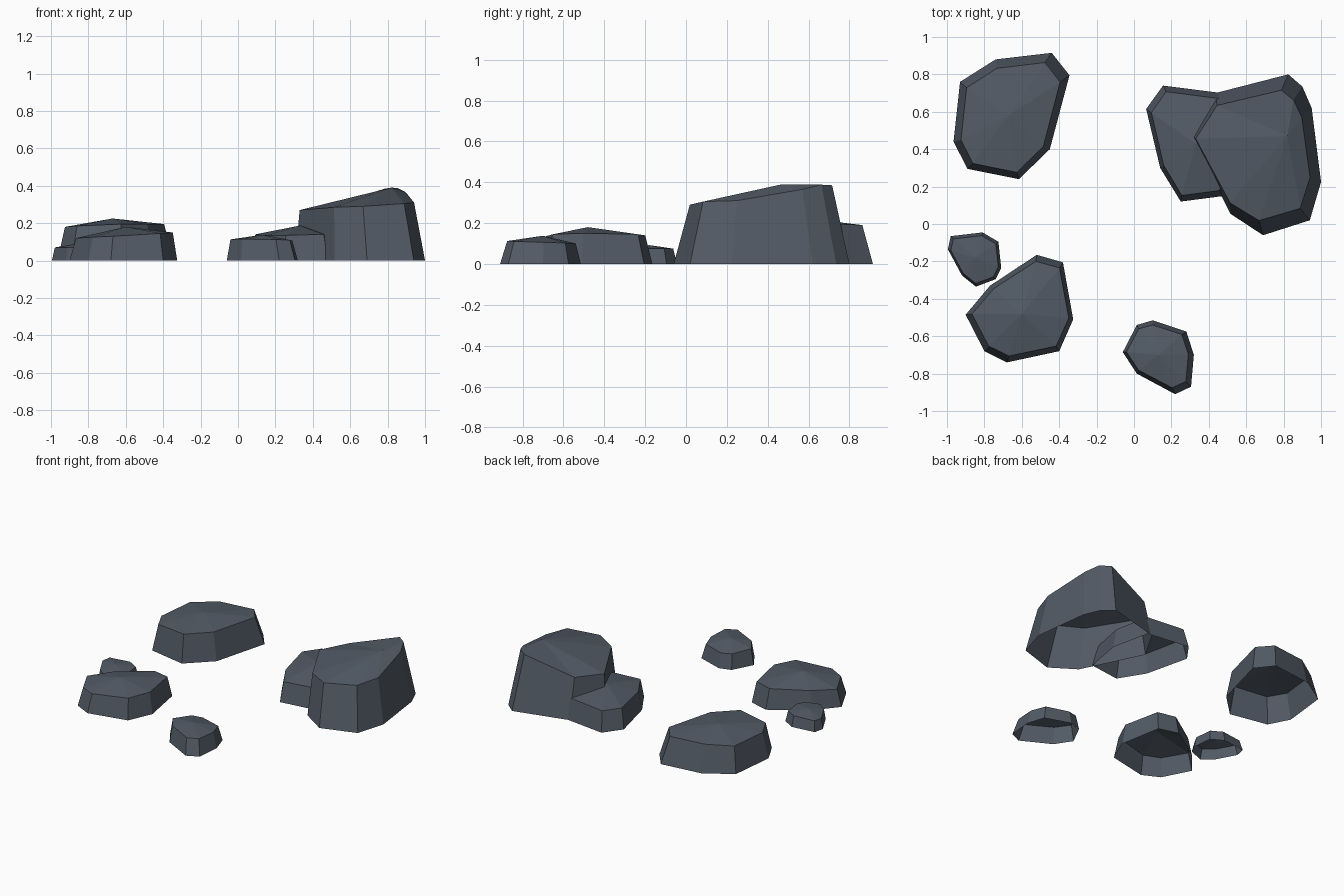
import bpy

slate = bpy.data.materials.new("dark slate")
slate.diffuse_color = (0.085, 0.104, 0.132, 1)


def rock(name, rim, peak, scale, shift=(0, 0)):
    """Open-bottomed rock. rim: ground x, ground y, shoulder height (clockwise)."""
    cx = (min(p[0] for p in rim) + max(p[0] for p in rim)) / 2
    cy = (min(p[1] for p in rim) + max(p[1] for p in rim)) / 2
    n = len(rim)
    # ground outline, drawn-in shoulder outline, peak of the low crown
    verts = [(x, y, 0) for x, y, z in rim]
    verts += [(cx + shift[0] + (x - cx) * scale[0],
               cy + shift[1] + (y - cy) * scale[1], z) for x, y, z in rim]
    verts.append(peak)
    faces = []
    for i in range(n):
        j = (i + 1) % n
        faces.append((j, i, n + i, n + j))
        faces.append((n + j, n + i, 2 * n))
    mesh = bpy.data.meshes.new(name)
    mesh.from_pydata(verts, [], faces)
    mesh.materials.append(slate)
    obj = bpy.data.objects.new(name, mesh)
    bpy.context.collection.objects.link(obj)
    return obj


# Flat rock at the back left
rock("back_left_rock",
     [(-.74, .88, .19), (-.44, .915, .19), (-.345, .795, .195), (-.45, .40, .195),
      (-.615, .24, .195), (-.89, .295, .185), (-.965, .44, .18), (-.93, .76, .18)],
     (-.67, .58, .225), (.855, .87), (-.005, -.008))

# Tall sloping boulder on the right
rock("tall_boulder",
     [(.435, .70, .28), (.825, .80, .385), (.90, .735, .388), (.95, .62, .365),
      (1.0, .225, .31), (.94, .02, .305), (.69, -.06, .29), (.515, .055, .285),
      (.305, .48, .27)],
     (.82, .47, .39), (.88, .81), (-.017, -.003))

# Lower rock running into the boulder
rock("leaning_rock",
     [(.155, .74, .14), (.47, .70, .145), (.53, .42, .145), (.48, .15, .14),
      (.25, .12, .135), (.14, .30, .135), (.065, .615, .14)],
     (.33, .43, .187), (.88, .895))

# Flat rock at the front left
rock("front_left_rock",
     [(-.52, -.165, .14), (-.38, -.205, .145), (-.325, -.51, .15), (-.40, -.68, .145),
      (-.68, -.74, .13), (-.80, -.68, .125), (-.90, -.485, .12), (-.77, -.33, .13)],
     (-.60, -.48, .18), (.9, .88), (.005, 0))

# Small rock at the front
rock("front_small_rock",
     [(.10, -.515, .10), (.28, -.575, .102), (.32, -.70, .106), (.305, -.87, .11),
      (.22, -.91, .112), (.015, -.80, .115), (-.06, -.685, .113), (.015, -.54, .105)],
     (.13, -.70, .138), (.87, .85), (-.005, .005))

# Pebble at the far left
rock("left_pebble",
     [(-.81, -.045, .075), (-.725, -.095, .075), (-.71, -.235, .075), (-.74, -.295, .073),
      (-.845, -.335, .07), (-.92, -.275, .07), (-.995, -.135, .07), (-.98, -.065, .072)],
     (-.85, -.18, .092), (.89, .88))
